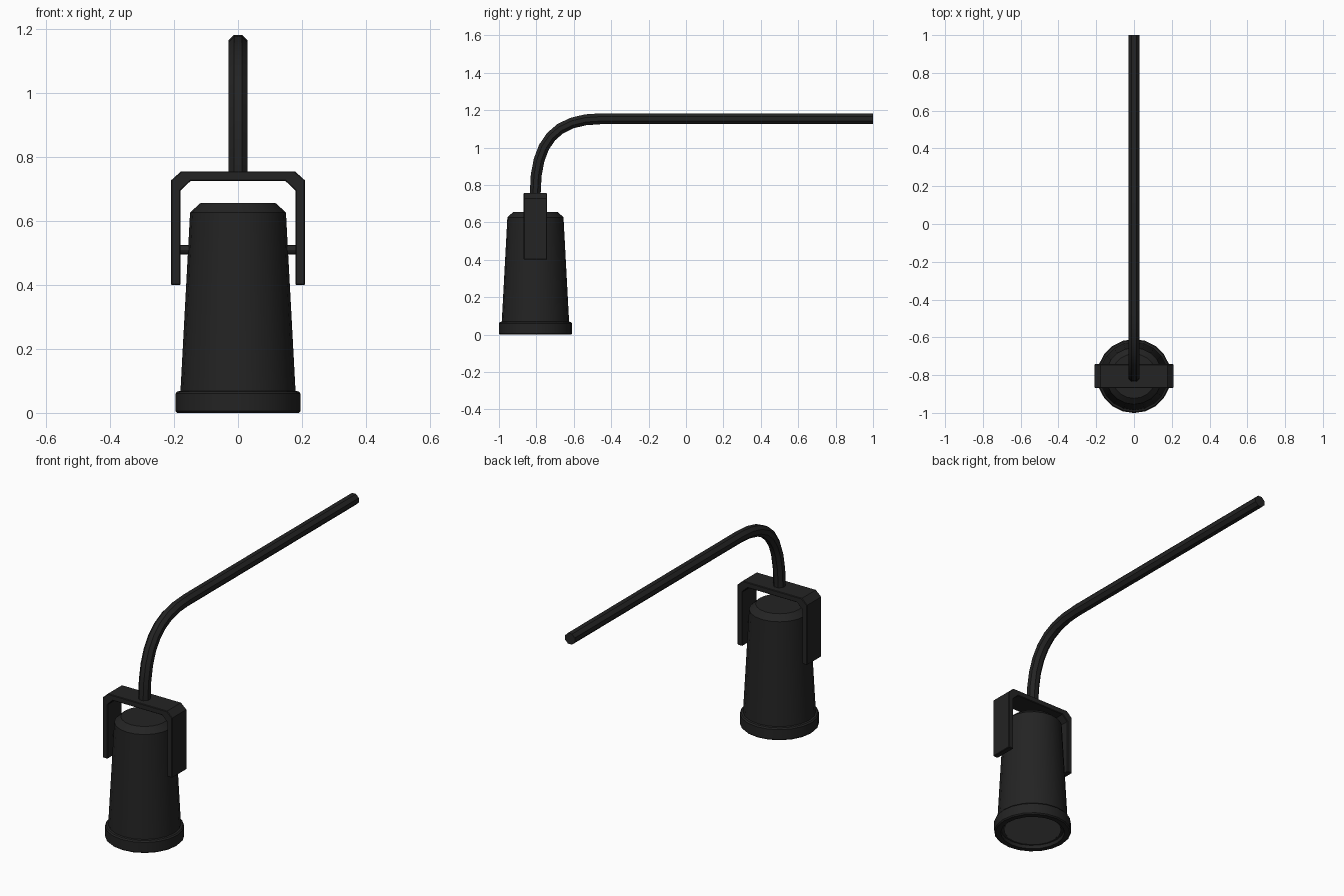
import bpy, bmesh, math
from mathutils import Vector

if "Cube" in bpy.data.objects:
    bpy.data.objects.remove(bpy.data.objects["Cube"])

CY = -0.805  # lamp axis position in y


def material(name, v):
    m = bpy.data.materials.new(name)
    m.diffuse_color = (v, v, v, 1)
    m.use_nodes = True
    m.node_tree.nodes["Principled BSDF"].inputs["Base Color"].default_value = m.diffuse_color
    return m


BLACK = material("black_metal", 0.017)
GLASS = material("grey_glass", 0.1)


def finish(bm, name, mat, smooth=True):
    bmesh.ops.recalc_face_normals(bm, faces=bm.faces)
    me = bpy.data.meshes.new(name)
    bm.to_mesh(me)
    bm.free()
    me.materials.append(mat)
    ob = bpy.data.objects.new(name, me)
    bpy.context.collection.objects.link(ob)
    if smooth:
        bpy.ops.object.select_all(action='DESELECT')
        ob.select_set(True)
        bpy.context.view_layer.objects.active = ob
        bpy.ops.object.shade_smooth_by_angle(angle=math.radians(30))
    return ob


def loft(bm, rings):
    """Join rings of points with quads and cap both ends."""
    loops = [[bm.verts.new(p) for p in r] for r in rings]
    n = len(loops[0])
    for a, b in zip(loops, loops[1:]):
        for i in range(n):
            j = (i + 1) % n
            bm.faces.new((a[i], a[j], b[j], b[i]))
    bm.faces.new(loops[0])
    bm.faces.new(loops[-1])


def circle(r, z, n=20):
    return [(r * math.cos(2 * math.pi * i / n), CY + r * math.sin(2 * math.pi * i / n), z)
            for i in range(n)]


def lathe(name, profile, mat):
    bm = bmesh.new()
    loft(bm, [circle(r, z) for r, z in profile])
    return finish(bm, name, mat)


# Lamp housing with stepped rim and recessed mouth
lathe("lamp_housing", [(0.146, 0.022), (0.160, 0.018), (0.163, 0.0), (0.190, 0.0),
                       (0.196, 0.006), (0.196, 0.060), (0.190, 0.067), (0.180, 0.069),
                       (0.150, 0.627), (0.118, 0.656)], BLACK)
# Lens inside the mouth
lathe("lens", [(0.146, 0.017), (0.146, 0.024)], GLASS)

# U bracket: half outline mirrored, extruded in y
half = [(0.21, 0.40), (0.21, 0.727), (0.178, 0.756)]
inner = [(0.148, 0.726), (0.18, 0.695), (0.18, 0.40)]
outline = (half + [(-x, z) for x, z in reversed(half)]
           + [(-x, z) for x, z in reversed(inner)] + inner)
bm = bmesh.new()
loft(bm, [[(x, y, z) for x, z in outline] for y in (CY - 0.0625, CY + 0.0625)])
bracket = finish(bm, "bracket", BLACK, smooth=False)
bev = bracket.modifiers.new("edge_bevel", 'BEVEL')
bev.width = 0.003
bev.segments = 1
bev.limit_method = 'ANGLE'
bev.angle_limit = math.radians(60)

# Pivot pins
for side, label in ((-1, "left"), (1, "right")):
    bm = bmesh.new()
    loft(bm, [[(side * x, CY + 0.015 * math.cos(a * math.pi / 6),
                0.51 + 0.015 * math.sin(a * math.pi / 6)) for a in range(12)]
              for x in (0.14, 0.19)])
    finish(bm, "pivot_pin_" + label, BLACK)

# Bent arm: octagonal tube along a bezier bend and a straight run
P = [Vector(p) for p in ((0, -0.806, 0.755), (0, -0.806, 1.03), (0, -0.70, 1.154), (0, -0.45, 1.154))]
rings = []


def tube_ring(c, t):
    t = t.normalized()
    n = Vector((0, -t.z, t.y))
    r = 0.0315
    return [c + Vector((1, 0, 0)) * r * math.cos((i + .5) * math.pi / 4)
            + n * r * math.sin((i + .5) * math.pi / 4) for i in range(8)]


rings.append(tube_ring(Vector((0, -0.806, 0.735)), Vector((0, 0, 1))))
for k in range(9):
    t = k / 8
    s = 1 - t
    c = P[0] * s**3 + P[1] * 3 * s * s * t + P[2] * 3 * s * t * t + P[3] * t**3
    d = (P[1] - P[0]) * s * s + (P[2] - P[1]) * 2 * s * t + (P[3] - P[2]) * t * t
    rings.append(tube_ring(c, d))
rings.append(tube_ring(Vector((0, 1.0, 1.154)), Vector((0, 1, 0))))
bm = bmesh.new()
loft(bm, rings)
finish(bm, "bent_arm", BLACK)
